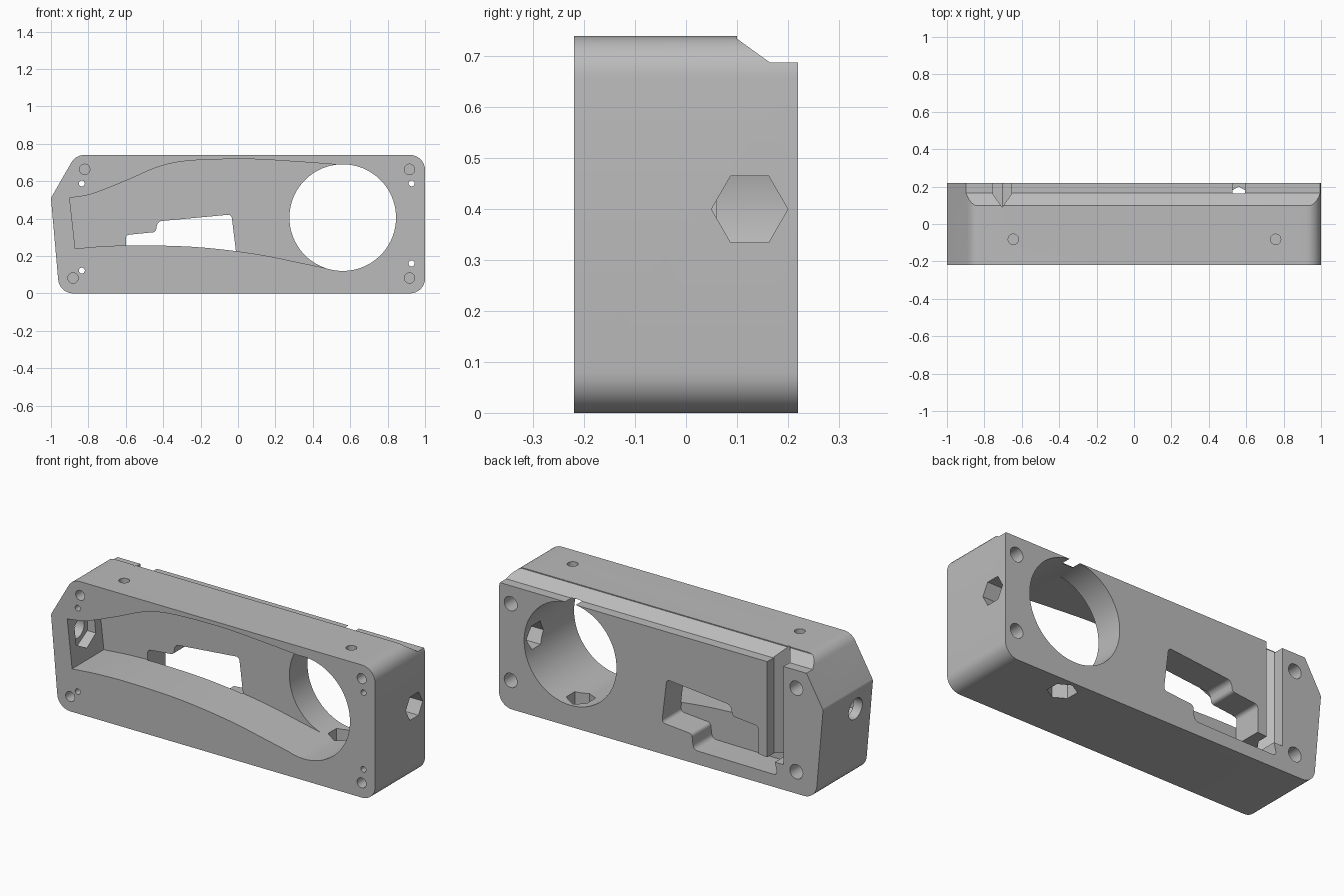
import bpy, bmesh, math
from mathutils import Vector

cube = bpy.data.objects.get("Cube")
if cube:
    bpy.data.objects.remove(cube)

grey = bpy.data.materials.new("neutral_grey")
grey.use_nodes = True
grey.diffuse_color = (0.5, 0.5, 0.5, 1)
grey.node_tree.nodes["Principled BSDF"].inputs["Base Color"].default_value = (0.5, 0.5, 0.5, 1)

PLACE = {"x": lambda u, v, w: (w, u, v),
         "y": lambda u, v, w: (u, w, v),
         "z": lambda u, v, w: (u, v, w)}


def prism(name, points, axis, low, high):
    """Extrude a flat profile along an axis."""
    bm = bmesh.new()
    verts = [bm.verts.new(PLACE[axis](u, v, low)) for u, v in points]
    face = bm.faces.new(verts)
    made = bmesh.ops.extrude_face_region(bm, geom=[face])["geom"]
    shift = Vector(PLACE[axis](0, 0, high - low))
    bmesh.ops.translate(bm, vec=shift, verts=[g for g in made if isinstance(g, bmesh.types.BMVert)])
    bmesh.ops.recalc_face_normals(bm, faces=bm.faces)
    mesh = bpy.data.meshes.new(name)
    bm.to_mesh(mesh)
    bm.free()
    mesh.materials.append(grey)
    obj = bpy.data.objects.new(name, mesh)
    bpy.context.collection.objects.link(obj)
    return obj


def ring(u, v, radius, sides=32, turn=0.0):
    steps = [turn + math.tau * i / sides for i in range(sides)]
    return [(u + radius * math.cos(a), v + radius * math.sin(a)) for a in steps]


def rounded(corners, steps=8):
    """Polygon with a true arc at each (u, v, radius) corner."""
    out = []
    for i, (u, v, r) in enumerate(corners):
        p = Vector((u, v))
        d1 = (Vector(corners[i - 1][:2]) - p).normalized()
        d2 = (Vector(corners[(i + 1) % len(corners)][:2]) - p).normalized()
        if r == 0:
            out.append(p)
            continue
        half = d1.angle(d2) / 2
        centre = p + (d1 + d2).normalized() * r / math.sin(half)
        a = p + d1 * r / math.tan(half) - centre
        b = p + d2 * r / math.tan(half) - centre
        start, sweep = a.normalized(), math.pi - 2 * half
        side = (b - start * b.dot(start)).normalized()
        for k in range(steps + 1):
            t = sweep * k / steps
            out.append(centre + (start * math.cos(t) + side * math.sin(t)) * r)
    return [tuple(p) for p in out]


def smooth_path(points, steps=6):
    """Smooth curve running through the given points."""
    p = [Vector(q) for q in points]
    p = [p[0] * 2 - p[1]] + p + [p[-1] * 2 - p[-2]]
    out = []
    for a, b, c, d in zip(p, p[1:], p[2:], p[3:]):
        for k in range(steps):
            t = k / steps
            out.append((b * 2 + (c - a) * t + (a * 2 - b * 5 + c * 4 - d) * t ** 2
                        + (b * 3 - a - c * 3 + d) * t ** 3) / 2)
    return [tuple(q) for q in out + [p[-2]]]


# Housing block
body = prism("housing", rounded([(-1, 0.51, 0.03), (-0.868, 0.74, 0.08), (1, 0.74, 0.08),
                                 (1, 0, 0.08), (-0.955, 0, 0.08)]), "y", -0.22, 0.22)
FRONT, BACK, WALL = -0.3, 0.3, 0.06
cutters = []


def cut(name, points, axis, low, high):
    cutters.append(prism(name + "_cutter", points, axis, low, high))


# Large round opening
cut("round_opening", ring(0.56, 0.405, 0.285, 96), "y", FRONT, BACK)

# Curved front pocket running into the round opening
roof = smooth_path([(-0.9, 0.51), (-0.78, 0.532), (-0.6, 0.602), (-0.42, 0.678), (-0.25, 0.71),
                    (0.05, 0.718), (0.3, 0.705), (0.55, 0.687)])
floor = smooth_path([(0.5, 0.129), (0.35, 0.16), (0.1, 0.21), (-0.2, 0.246), (-0.5, 0.257),
                     (-0.7, 0.253), (-0.87, 0.24)])
cut("front_pocket", roof + floor, "y", FRONT, WALL)

# Stepped window through the back wall
cut("window", rounded([(-0.035, 0.422, 0.02), (-0.43, 0.385, 0.03), (-0.44, 0.328, 0.02),
                       (-0.6, 0.312, 0.02), (-0.6, 0.16, 0), (-0.7, 0.15, 0), (-0.72, 0.07, 0.02),
                       (-0.2, 0.075, 0.03), (-0.19, 0.16, 0.02), (-0.005, 0.175, 0.02)]),
    "y", WALL - 0.005, BACK)

# Pointed vertical channel in the back
cut("channel", [(-0.755, BACK), (-0.755, 0.16), (-0.705, 0.09), (-0.655, 0.16), (-0.655, BACK)],
    "z", 0.14, 0.9)

# Ledge along the rear top edge
cut("top_ledge", [(0.1, 0.9), (0.1, 0.735), (0.165, 0.688), (BACK, 0.688), (BACK, 0.9)], "x", -1.2, 1.2)

# Hexagonal ports into the round opening
cut("side_port", ring(0.125, 0.4, 0.075, 6), "x", 0.7, 1.1)
cut("bottom_port", ring(0.56, 0.125, 0.075, 6, math.pi / 2), "z", -0.1, 0.25)

# Round end hole with a nut recess inside the pocket
cut("end_hole", ring(-0.08, 0.4, 0.06), "x", -1.1, -0.85)
cut("nut_recess", ring(-0.08, 0.4, 0.1, 6, math.pi / 2), "x", -0.935, -0.82)

# Blind pin holes in the front and top
for u, v in [(-0.82, 0.663), (0.917, 0.663), (0.917, 0.082), (-0.882, 0.082)]:
    cut("front_pin_hole", ring(u, v, 0.028, 24), "y", FRONT, -0.08)
for u in (-0.645, 0.757):
    cut("top_pin_hole", ring(u, -0.082, 0.028, 24), "z", 0.65, 0.9)

# Screw holes with wide counterbores from the back
for u, v in [(-0.835, 0.588), (0.928, 0.588), (0.928, 0.16), (-0.835, 0.122)]:
    cut("screw_hole", ring(u, v, 0.016, 16), "y", FRONT, BACK)
    cut("counterbore", ring(u, v, 0.04, 24), "y", 0.0, BACK)

# Apply all cuts
bpy.ops.object.select_all(action="DESELECT")
bpy.context.view_layer.objects.active = body
body.select_set(True)
for cutter in cutters:
    cutter.hide_render = True
    mod = body.modifiers.new(cutter.name, "BOOLEAN")
    mod.operation, mod.solver, mod.object = "DIFFERENCE", "EXACT", cutter
    bpy.ops.object.modifier_apply(modifier=mod.name)
    bpy.data.objects.remove(cutter)

bpy.ops.object.shade_smooth_by_angle(angle=math.radians(25))
